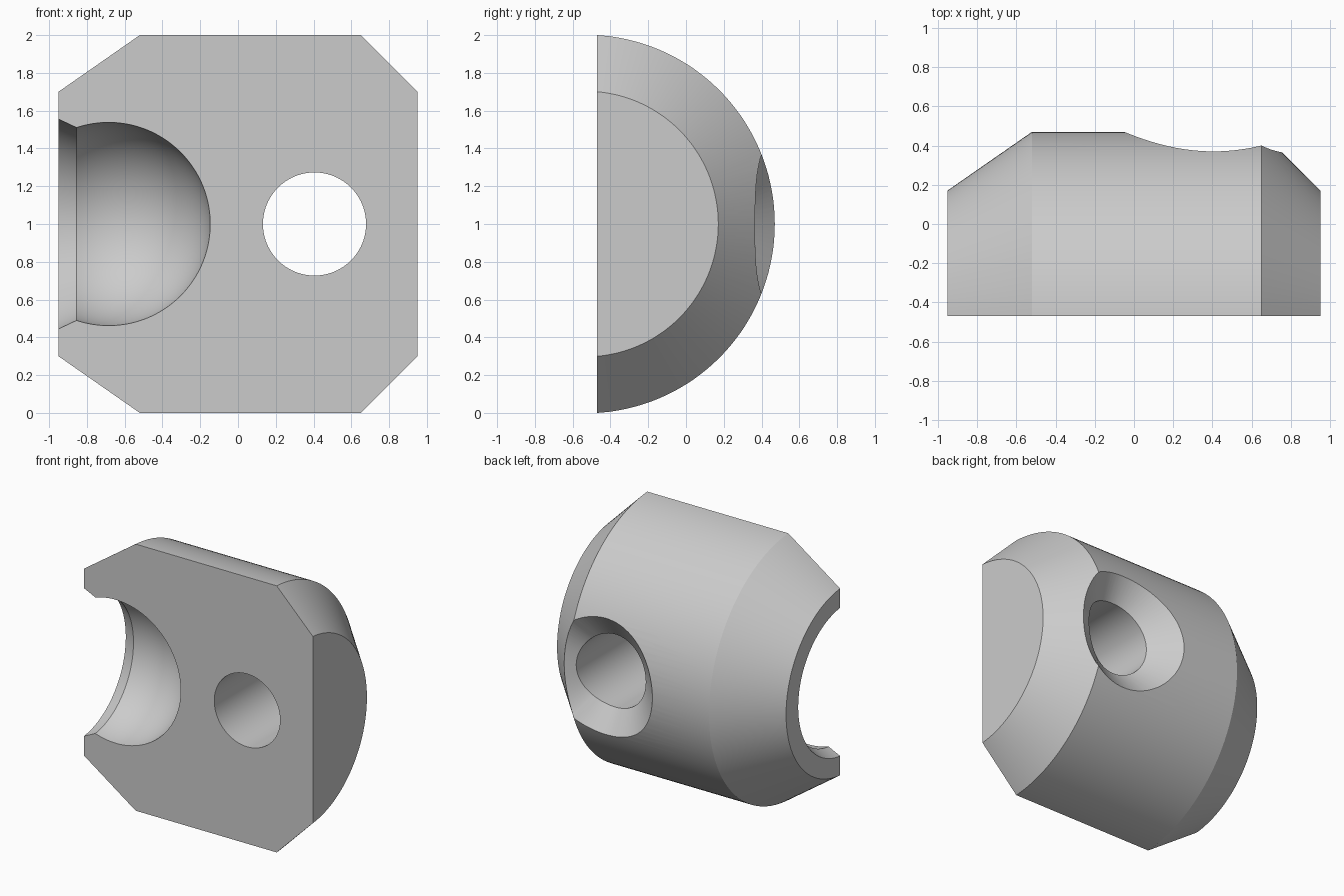
import bpy, bmesh, math
from mathutils import Vector

cube = bpy.data.objects.get("Cube")
if cube:
    bpy.data.objects.remove(cube, do_unlink=True)

AXIS_Y, FLAT_Y = -0.532, -0.47      # turning axis and flat front plane
R_BIG, R_END = 1.002, 0.703         # barrel radius and end radius
HOLE_X, HOLE_R = 0.405, 0.273
X_END, X_RIGHT = 0.95, 0.65         # end plane and start of the right bevel


def make_object(name, bm):
    bmesh.ops.recalc_face_normals(bm, faces=bm.faces)
    mesh = bpy.data.meshes.new(name)
    bm.to_mesh(mesh)
    bm.free()
    obj = bpy.data.objects.new(name, mesh)
    bpy.context.collection.objects.link(obj)
    return obj


def loft(rings):
    """Closed solid skinned through rings of equal point count."""
    bm = bmesh.new()
    loops = [[bm.verts.new(p) for p in ring] for ring in rings]
    for a, b in zip(loops, loops[1:]):
        for i in range(len(a)):
            j = (i + 1) % len(a)
            bm.faces.new((a[i], a[j], b[j], b[i]))
    bm.faces.new(loops[0])
    bm.faces.new(loops[-1])
    return bm


def revolve(profile, steps=144):
    """Turn (x, radius) points around the long axis."""
    angles = [math.tau * i / steps for i in range(steps)]
    return loft([[Vector((x, AXIS_Y + r * math.cos(a), 1 + r * math.sin(a)))
                  for a in angles] for x, r in profile])


# Bevelled barrel, cut flat at the front
bm = revolve([(-X_END, R_END), (-0.52, R_BIG), (X_RIGHT, R_BIG), (X_END, R_END)])
bmesh.ops.bisect_plane(bm, geom=bm.verts[:] + bm.edges[:] + bm.faces[:],
                       plane_co=(0, FLAT_Y, 0), plane_no=(0, -1, 0), clear_outer=True)
bmesh.ops.holes_fill(bm, edges=[e for e in bm.edges if e.is_boundary], sides=0)
body = make_object("half_barrel_body", bm)

# Spherical socket with a flared mouth
BALL_X, BALL_R, MOUTH_X = -0.685, 0.5417, -0.855
start = math.acos((MOUTH_X - BALL_X) / BALL_R)
profile = [(-1.2, 0.676)]
for i in range(41):
    a = start + (0.01 - start) * i / 40
    profile.append((BALL_X + BALL_R * math.cos(a), BALL_R * math.sin(a)))
socket = make_object("socket_cutter", revolve(profile))


# Through hole with a bevel that follows the curved back
def surface_y(x, z):
    r = R_BIG - max(0, x - X_RIGHT) * (R_BIG - R_END) / (X_END - X_RIGHT)
    return AXIS_Y + math.sqrt(r * r - (z - 1) ** 2)


bottom, inner, outer, top = [], [], [], []
CORNER = math.radians(56)
for i in range(96):
    a = math.tau * i / 96
    c, s = math.cos(a), math.sin(a)
    turn = min(a, math.tau - a)
    if turn < CORNER:
        rim = 0.35 + 0.092 * (turn / CORNER) ** 2
    else:
        rim = 0.436 + 0.019 * c * c
    depth = 0.258 + c * c * (0.075 if c > 0 else 0.03)
    p_in = Vector((HOLE_X + HOLE_R * c, depth, 1 + HOLE_R * s))
    x, z = HOLE_X + rim * c, 1 + rim * s
    p_out = Vector((x, surface_y(x, z), z))
    p_ext = p_in + (p_out - p_in) * 1.4
    bottom.append(Vector((p_in.x, -1, p_in.z)))
    inner.append(p_in)
    outer.append(p_ext)
    top.append(Vector((p_ext.x, 1, p_ext.z)))
hole = make_object("bolt_hole_cutter", loft([bottom, inner, outer, top]))

# Cut the body
bpy.ops.object.select_all(action='DESELECT')
body.select_set(True)
bpy.context.view_layer.objects.active = body
for cutter in (socket, hole):
    cutter.hide_render = True
    mod = body.modifiers.new(cutter.name, 'BOOLEAN')
    mod.operation, mod.solver, mod.object = 'DIFFERENCE', 'EXACT', cutter
    bpy.ops.object.modifier_apply(modifier=mod.name)
    bpy.data.objects.remove(cutter, do_unlink=True)

# Plain grey finish
grey = bpy.data.materials.new("plain_grey")
grey.use_nodes = True
colour = (0.6, 0.6, 0.6, 1)
grey.diffuse_color = colour
grey.node_tree.nodes["Principled BSDF"].inputs["Base Color"].default_value = colour
body.data.materials.clear()
body.data.materials.append(grey)
bpy.ops.object.shade_smooth_by_angle(angle=math.radians(20))
